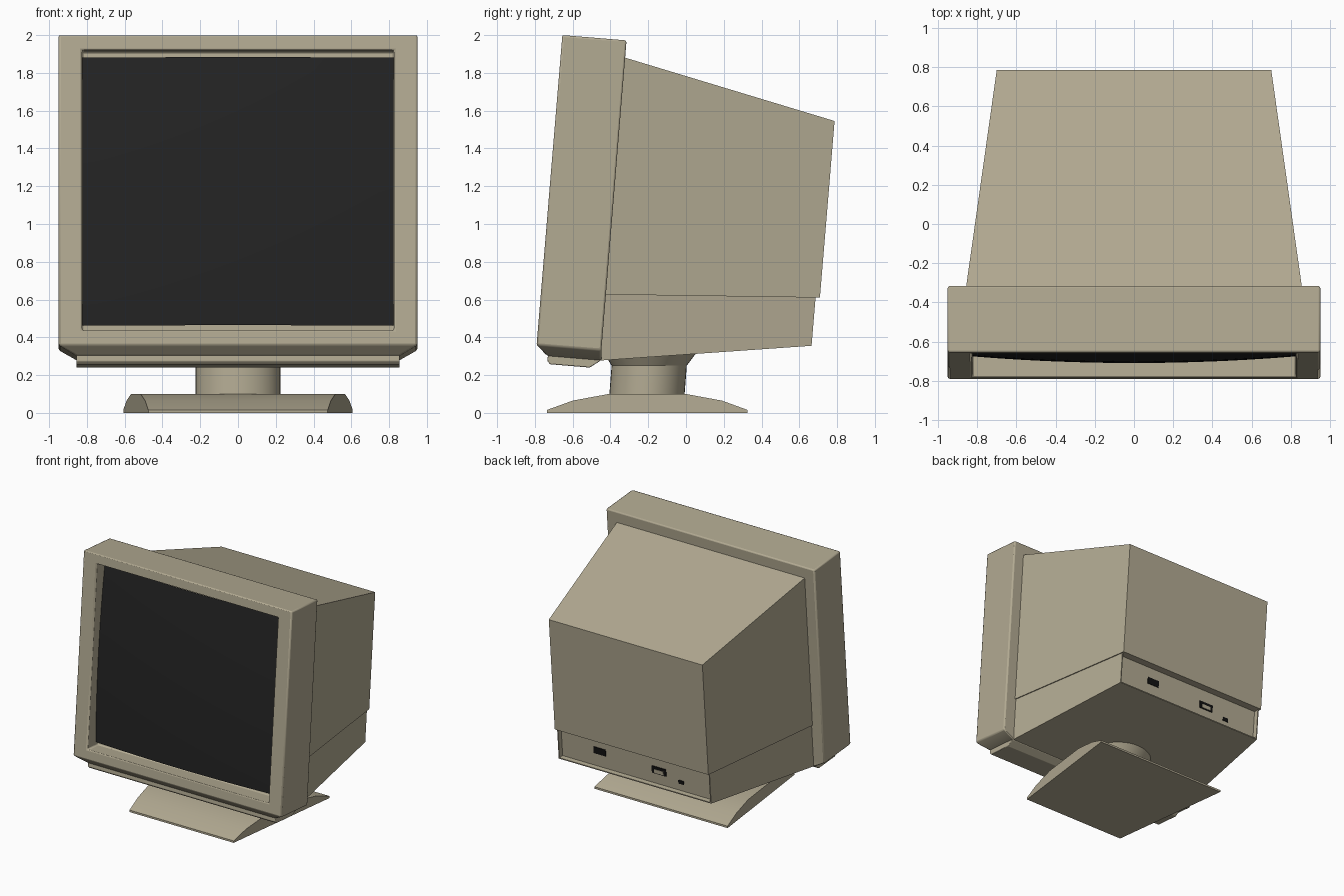
import bpy, bmesh, math
from mathutils import Matrix

if "Cube" in bpy.data.objects:
    bpy.data.objects.remove(bpy.data.objects["Cube"])

TILT = Matrix.Rotation(math.radians(-4.75), 4, 'X')   # monitor head leans back


def material(name, col):
    m = bpy.data.materials.new(name)
    m.diffuse_color = (*col, 1)
    m.use_nodes = True
    m.node_tree.nodes["Principled BSDF"].inputs["Base Color"].default_value = m.diffuse_color
    return m


BEIGE = material("beige_plastic", (0.45, 0.405, 0.29))
DARK = material("dark_glass", (0.017, 0.017, 0.017))
BLACK = material("port_black", (0.006, 0.006, 0.006))


def finish(name, bm, mat, tilt=True, bevel=0, smooth=30):
    bmesh.ops.recalc_face_normals(bm, faces=bm.faces)
    if tilt:
        bm.transform(TILT)
    me = bpy.data.meshes.new(name)
    bm.to_mesh(me)
    bm.free()
    me.materials.append(mat)
    ob = bpy.data.objects.new(name, me)
    bpy.context.collection.objects.link(ob)
    if bevel:
        b = ob.modifiers.new("Bevel", 'BEVEL')
        b.width, b.segments, b.limit_method = bevel, 2, 'ANGLE'
    if smooth:
        bpy.ops.object.select_all(action='DESELECT')
        ob.select_set(True)
        bpy.context.view_layer.objects.active = ob
        bpy.ops.object.shade_smooth_by_angle(angle=math.radians(smooth))
    return ob


def loft(rings):
    """Closed solid through rings that have equal point counts."""
    bm = bmesh.new()
    vs = [[bm.verts.new(p) for p in r] for r in rings]
    n = len(vs[0])
    for a, b in zip(vs, vs[1:]):
        for i in range(n):
            j = (i + 1) % n
            bm.faces.new((a[i], a[j], b[j], b[i]))
    bm.faces.new(vs[0])
    bm.faces.new(vs[-1])
    bmesh.ops.recalc_face_normals(bm, faces=bm.faces)
    return bm


def rect_xy(hw, y0, y1, z):
    return [(-hw, y0, z), (hw, y0, z), (hw, y1, z), (-hw, y1, z)]


def rect_xz(hw, z0, z1, y):
    return [(-hw, y, z0), (hw, y, z0), (hw, y, z1), (-hw, y, z1)]


def prism(profile, half_width):
    """Side profile (y, z) swept across x; half_width is a function of y."""
    return loft([[(s * half_width(y), y, z) for y, z in profile] for s in (-1, 1)])


def recess(bm, face, margin, depth, hw=None):
    bmesh.ops.inset_region(bm, faces=[face], thickness=margin)
    if hw:
        for v in face.verts:
            v.co.x = math.copysign(hw, v.co.x)
    n = face.normal.copy()
    new = bmesh.ops.extrude_discrete_faces(bm, faces=[face])['faces'][0]
    bmesh.ops.translate(bm, verts=new.verts, vec=-n * depth)


# Front bezel with chamfered foot and screen opening
bm = loft([rect_xy(0.855, -0.757, -0.468, 0.24),
           rect_xy(0.95, -0.818, -0.474, 0.293),
           rect_xy(0.95, -0.818, -0.477, 1.939)])
front = max((f for f in bm.faces if f.normal.y < -0.9), key=lambda f: f.calc_area())
recess(bm, front, 0.111, 0.14, 0.825)
finish("bezel", bm, BEIGE, bevel=0.01)

# Bulging screen glass
bm = bmesh.new()
bmesh.ops.create_grid(bm, x_segments=20, y_segments=20, size=1)
for v in bm.verts:
    u, w = v.co.x, v.co.y
    v.co = (u * 0.824, -0.77 + 0.034 * u * u + 0.025 * w * w, 1.116 + 0.712 * w)
screen = finish("screen", bm, DARK)
if screen.data.polygons[0].normal.y > 0:
    screen.data.flip_normals()

# Lip under the bezel
finish("bezel_lip", prism([(-0.754, 0.25), (-0.754, 0.212), (-0.738, 0.197), (-0.528, 0.197),
                           (-0.476, 0.236), (-0.476, 0.25)], lambda y: 0.855), BEIGE, bevel=0.004)

# Upper rear shell
finish("rear_shell", loft([rect_xz(0.857, 0.589, 1.848, -0.48),
                           rect_xz(0.70, 0.667, 1.605, 0.656)]), BEIGE, smooth=0)

# Lower rear shell with recessed connector panel
bm = loft([rect_xz(0.849, 0.238, 0.60, -0.48), rect_xz(0.695, 0.409, 0.675, 0.633)])
back = max(bm.faces, key=lambda f: f.calc_center_median().y)
recess(bm, back, 0.012, 0.04)
finish("lower_shell", bm, BEIGE, smooth=0)

# Connectors on the back panel: name, x, z, width, height, material, offset
for name, x, z, w, h, mat, off in (
        ("square_port", 0.34, 0.55, 0.11, 0.055, BLACK, 0),
        ("wide_port", -0.20, 0.532, 0.13, 0.06, BLACK, 0),
        ("wide_port_plug", -0.20, 0.524, 0.085, 0.03, BEIGE, 0.003),
        ("small_port", -0.40, 0.49, 0.05, 0.03, BLACK, 0)):
    y = 0.591 + off
    finish(name, loft([[(x + a * w / 2, yy, z + b * h / 2)
                        for a, b in ((-1, -1), (1, -1), (1, 1), (-1, 1))]
                       for yy in (y, y + 0.007)]), mat, smooth=0)

# Neck: leaning oval column that flares into the head
N = 40
finish("neck", loft([[(rx * math.cos(t), yc + ry * math.sin(t), z)
                      for t in (2 * math.pi * i / N for i in range(N))]
                     for yc, z, rx, ry in ((-0.208, 0.08, 0.225, 0.199), (-0.195, 0.25, 0.225, 0.199),
                                           (-0.19, 0.325, 0.28, 0.25))]),
       BEIGE, tilt=False)

# Arched base, narrower at the front
arch = [(0.53, 0), (0.53, 0.016), (0.395, 0.065), (0.205, 0.1)]
profile = [(-0.205 + d, z) for d, z in arch] + [(-0.205 - d, z) for d, z in reversed(arch)]
finish("base", prism(profile, lambda y: 0.475 + 0.132 * (y + 0.735) / 1.06),
       BEIGE, tilt=False, smooth=20)
